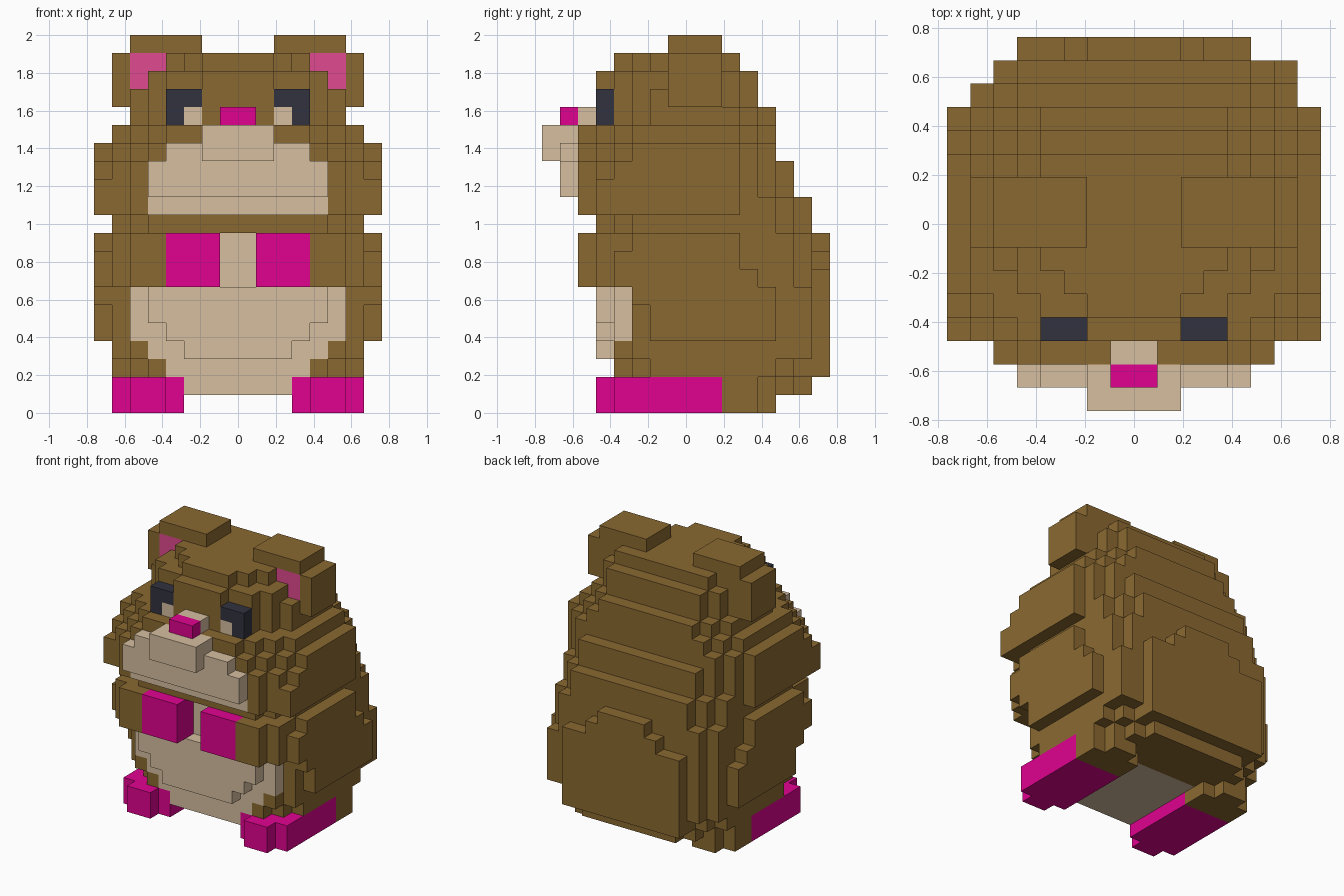
import bpy
import bmesh

cube = bpy.data.objects.get("Cube")
if cube:
    bpy.data.objects.remove(cube, do_unlink=True)

U = 2 / 21  # edge length of one block


def material(name, rgb):
    lin = [((c / 255 + 0.055) / 1.055) ** 2.4 for c in rgb]
    m = bpy.data.materials.new(name)
    m.use_nodes = True
    m.diffuse_color = (*lin, 1)
    bsdf = next(n for n in m.node_tree.nodes if n.type == "BSDF_PRINCIPLED")
    bsdf.inputs["Base Color"].default_value = (*lin, 1)
    return m


BROWN = material("brown fur", (138, 105, 49))
CREAM = material("cream fur", (215, 191, 160))
PINK = material("magenta", (224, 0, 144))
EAR = material("ear pink", (224, 74, 144))
DARK = material("dark eye", (50, 50, 64))

cells = {}  # block position -> part name; later parts replace earlier ones
parts = {}  # part name -> material


def box(name, mat, x0, x1, y0, y1, z0, z1):
    parts[name] = mat
    for x in range(x0, x1):
        for y in range(y0, y1):
            for z in range(z0, z1):
                cells[x, y, z] = name


def pair(name, mat, x0, x1, *yz):
    box("left_" + name, mat, x0, x1, *yz)
    box("right_" + name, mat, -x1, -x0, *yz)


def layer(name, z0, z1, hw, y0, y1, front, back):
    """Slab with stair-stepped corners; front and back give the corner size."""
    parts[name] = BROWN
    for x in range(-hw, hw):
        dx = hw - 1 - (x if x >= 0 else -x - 1)
        for y in range(y0, y1):
            if dx + y - y0 < front or dx + y1 - 1 - y < back:
                continue
            for z in range(z0, z1):
                cells[x, y, z] = name


# Torso, from the seat up to the neck
for spec in [(1, 2, 6, -3, 7, 1, 2), (2, 3, 7, -4, 7, 2, 2),
             (3, 4, 7, -4, 7, 1, 1), (4, 7, 7, -3, 7, 0, 1),
             (7, 10, 7, -4, 7, 0, 1), (10, 11, 7, -5, 7, 2, 2)]:
    layer("torso", *spec)
box("torso", BROWN, 6, 7, 6, 7, 3, 7)

# Flanks, and the rounded plate on the lower back
for yz in [(-2, 5, 4, 6), (-3, 5, 6, 7), (-4, 4, 7, 8),
           (-4, 3, 8, 9), (-3, 3, 9, 10)]:
    pair("flank", BROWN, 7, 8, *yz)
for hw, z0, z1 in [(5, 2, 8), (3, 8, 9), (2, 9, 10)]:
    box("back_plate", BROWN, -hw, hw, 7, 8, z0, z1)

# Head, from the cheeks up to the crown
for spec in [(11, 12, 7, -6, 7, 1, 2), (12, 14, 7, -6, 6, 1, 2),
             (14, 15, 7, -6, 5, 2, 1), (15, 16, 7, -6, 5, 3, 2),
             (16, 17, 6, -4, 5, 2, 2), (17, 18, 6, -4, 4, 2, 2),
             (18, 19, 5, -4, 4, 1, 1), (19, 20, 4, -4, 3, 2, 0)]:
    layer("head", *spec)
box("head", BROWN, -2, 2, -5, -3, 16, 19)
for yz in [(-5, 3, 11, 13), (-4, 3, 13, 14), (-3, 3, 14, 15)]:
    pair("cheek", BROWN, 7, 8, *yz)

# Belly patch, bulging in the middle and running up between the hands
for hw, y0, y1, z0, z1 in [(3, -4, 3, 1, 2), (4, -4, -3, 2, 3),
                           (5, -4, -3, 3, 4), (6, -4, -3, 4, 7),
                           (3, -5, -4, 3, 4), (4, -5, -4, 4, 5),
                           (5, -5, -4, 5, 7), (1, -4, -3, 7, 10)]:
    box("belly", CREAM, -hw, hw, y0, y1, z0, z1)

# Arms and hands
pair("arm", BROWN, 4, 6, -6, -3, 7, 10)
pair("arm", BROWN, 6, 7, -5, -3, 7, 10)
pair("hand", PINK, 1, 4, -6, -4, 7, 10)

# Feet with stepped toes and heels
pair("foot", PINK, 3, 7, -4, 2, 0, 2)
pair("foot", PINK, 4, 6, -5, -4, 0, 2)
pair("heel", BROWN, 3, 7, 2, 4, 0, 2)
pair("heel", BROWN, 4, 6, 4, 5, 0, 2)

# Muzzle and nose
for hw, y0, y1, z0, z1 in [(5, -6, -5, 11, 12), (5, -7, -6, 12, 14),
                           (4, -7, -6, 14, 15), (2, -8, -6, 14, 16),
                           (1, -6, -5, 16, 17)]:
    box("muzzle", CREAM, -hw, hw, y0, y1, z0, z1)
box("nose", PINK, -1, 1, -7, -6, 16, 17)

# Eyes with a light inner corner
pair("eye", DARK, 2, 4, -5, -4, 16, 18)
pair("eye_corner", CREAM, 2, 3, -5, -4, 16, 17)

# Ears
pair("ear", BROWN, 4, 7, -1, 2, 17, 20)
pair("ear", BROWN, 2, 6, -1, 2, 20, 21)
pair("inner_ear", EAR, 4, 6, -1, 0, 18, 20)

# Corner offsets of a block face for each outward direction
SIDES = {
    (1, 0, 0): [(1, 0, 0), (1, 1, 0), (1, 1, 1), (1, 0, 1)],
    (-1, 0, 0): [(0, 0, 0), (0, 0, 1), (0, 1, 1), (0, 1, 0)],
    (0, 1, 0): [(0, 1, 0), (0, 1, 1), (1, 1, 1), (1, 1, 0)],
    (0, -1, 0): [(0, 0, 0), (1, 0, 0), (1, 0, 1), (0, 0, 1)],
    (0, 0, 1): [(0, 0, 1), (1, 0, 1), (1, 1, 1), (0, 1, 1)],
    (0, 0, -1): [(0, 0, 0), (0, 1, 0), (1, 1, 0), (1, 0, 0)],
}

# Turn every part into a mesh of its exposed block faces
for name, mat in parts.items():
    bm = bmesh.new()
    verts = {}
    for (x, y, z), owner in cells.items():
        if owner != name:
            continue
        for (dx, dy, dz), corners in SIDES.items():
            if (x + dx, y + dy, z + dz) in cells:
                continue
            quad = []
            for a, b, c in corners:
                key = (x + a, y + b, z + c)
                if key not in verts:
                    verts[key] = bm.verts.new([v * U for v in key])
                quad.append(verts[key])
            bm.faces.new(quad)
    mesh = bpy.data.meshes.new(name)
    bm.to_mesh(mesh)
    bm.free()
    mesh.materials.append(mat)
    bpy.context.scene.collection.objects.link(bpy.data.objects.new(name, mesh))
